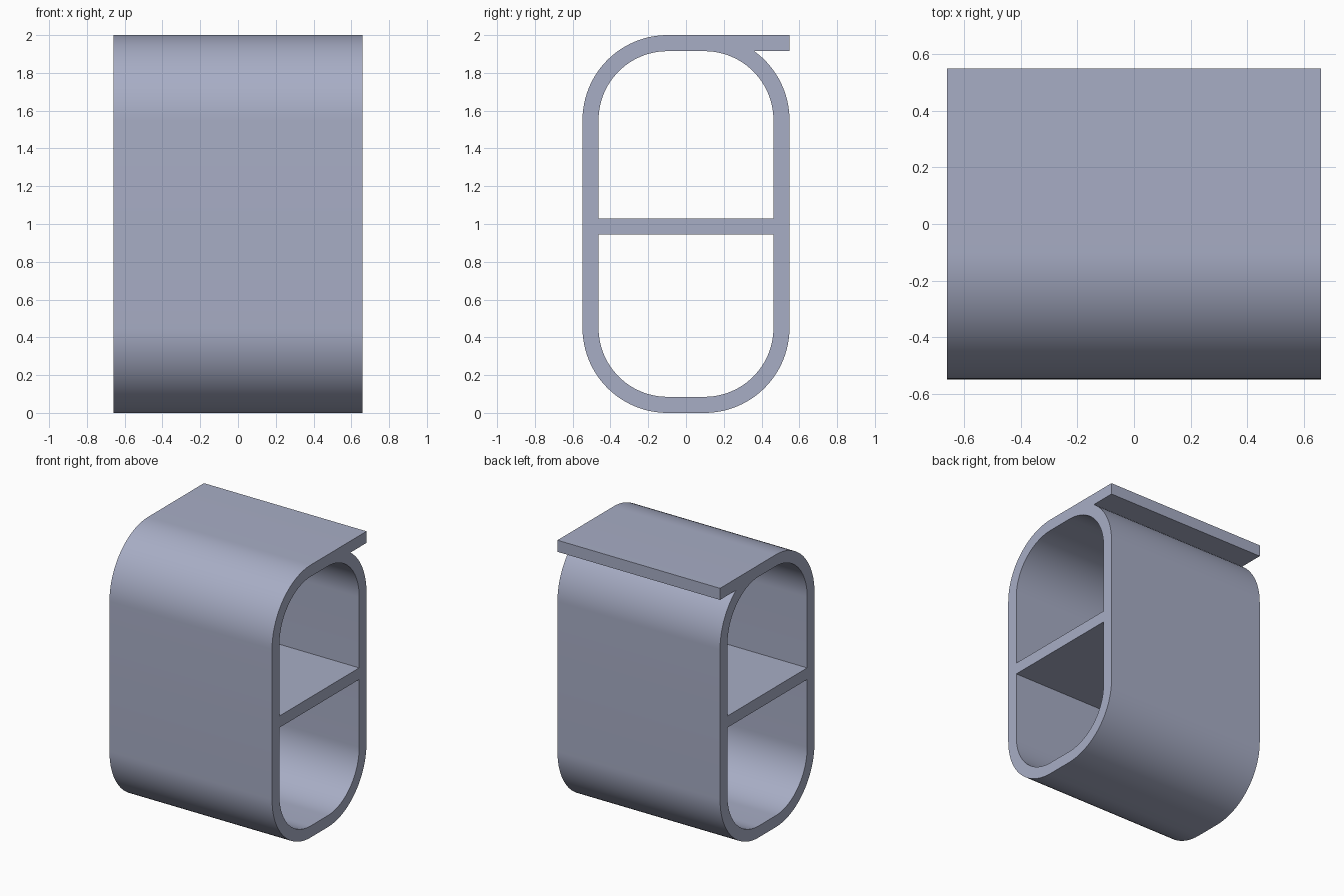
import bpy
import bmesh
from math import asin, cos, sin, pi, radians

cube = bpy.data.objects.get("Cube")
if cube:
    bpy.data.objects.remove(cube, do_unlink=True)

HALF_LENGTH = 0.66
HALF_DEPTH = 0.548
HEIGHT = 2.0
WALL = 0.085
RADIUS = 0.45
INNER_RADIUS = RADIUS - WALL
CY = HALF_DEPTH - RADIUS          # corner centres
LOW_Z, HIGH_Z = RADIUS, HEIGHT - RADIUS
INNER_Y = HALF_DEPTH - WALL
SHELF_BOTTOM, SHELF_TOP = 0.945, 1.03
STEPS = 24


def arc(cy, cz, radius, start, end):
    """Points (y, z) along a circular arc."""
    return [(cy + radius * cos(start + (end - start) * i / STEPS),
             cz + radius * sin(start + (end - start) * i / STEPS))
            for i in range(STEPS + 1)]


# Outer outline: rounded tube with a flat lip running off the top towards the back
lip_angle = asin((HEIGHT - WALL - HIGH_Z) / RADIUS)
outline = (arc(CY, HIGH_Z, RADIUS, 0, lip_angle)
           + [(HALF_DEPTH, HEIGHT - WALL), (HALF_DEPTH, HEIGHT)]
           + arc(-CY, HIGH_Z, RADIUS, pi / 2, pi)
           + arc(-CY, LOW_Z, RADIUS, pi, 1.5 * pi)
           + arc(CY, LOW_Z, RADIUS, 1.5 * pi, 2 * pi))

# Openings above and below the shelf
upper_opening = ([(-INNER_Y, SHELF_TOP), (INNER_Y, SHELF_TOP)]
                 + arc(CY, HIGH_Z, INNER_RADIUS, 0, pi / 2)
                 + arc(-CY, HIGH_Z, INNER_RADIUS, pi / 2, pi))
lower_opening = ([(INNER_Y, SHELF_BOTTOM), (-INNER_Y, SHELF_BOTTOM)]
                 + arc(-CY, LOW_Z, INNER_RADIUS, pi, 1.5 * pi)
                 + arc(CY, LOW_Z, INNER_RADIUS, 1.5 * pi, 2 * pi))

# Fill the cross-section and extrude it along x
bm = bmesh.new()
edges = []
for loop in (outline, upper_opening, lower_opening):
    verts = [bm.verts.new((-HALF_LENGTH, y, z)) for y, z in loop]
    edges += [bm.edges.new((v, verts[i - 1])) for i, v in enumerate(verts)]
bmesh.ops.triangle_fill(bm, edges=edges, use_beauty=True, normal=(-1, 0, 0))
result = bmesh.ops.extrude_face_region(bm, geom=bm.faces[:], use_keep_orig=True)
moved = [g for g in result["geom"] if isinstance(g, bmesh.types.BMVert)]
bmesh.ops.translate(bm, verts=moved, vec=(2 * HALF_LENGTH, 0, 0))
bmesh.ops.recalc_face_normals(bm, faces=bm.faces[:])

mesh = bpy.data.meshes.new("divided_tube")
bm.to_mesh(mesh)
bm.free()
body = bpy.data.objects.new("divided_tube", mesh)
bpy.context.collection.objects.link(body)

# Blue-grey finish
colour = (0.39, 0.42, 0.56, 1.0)
finish = bpy.data.materials.new("blue_grey")
finish.use_nodes = True
finish.diffuse_color = colour
finish.node_tree.nodes["Principled BSDF"].inputs["Base Color"].default_value = colour
mesh.materials.append(finish)

# Smooth curves with crisp ends and corners
bpy.ops.object.select_all(action="DESELECT")
body.select_set(True)
bpy.context.view_layer.objects.active = body
bpy.ops.object.shade_smooth_by_angle(angle=radians(30))
